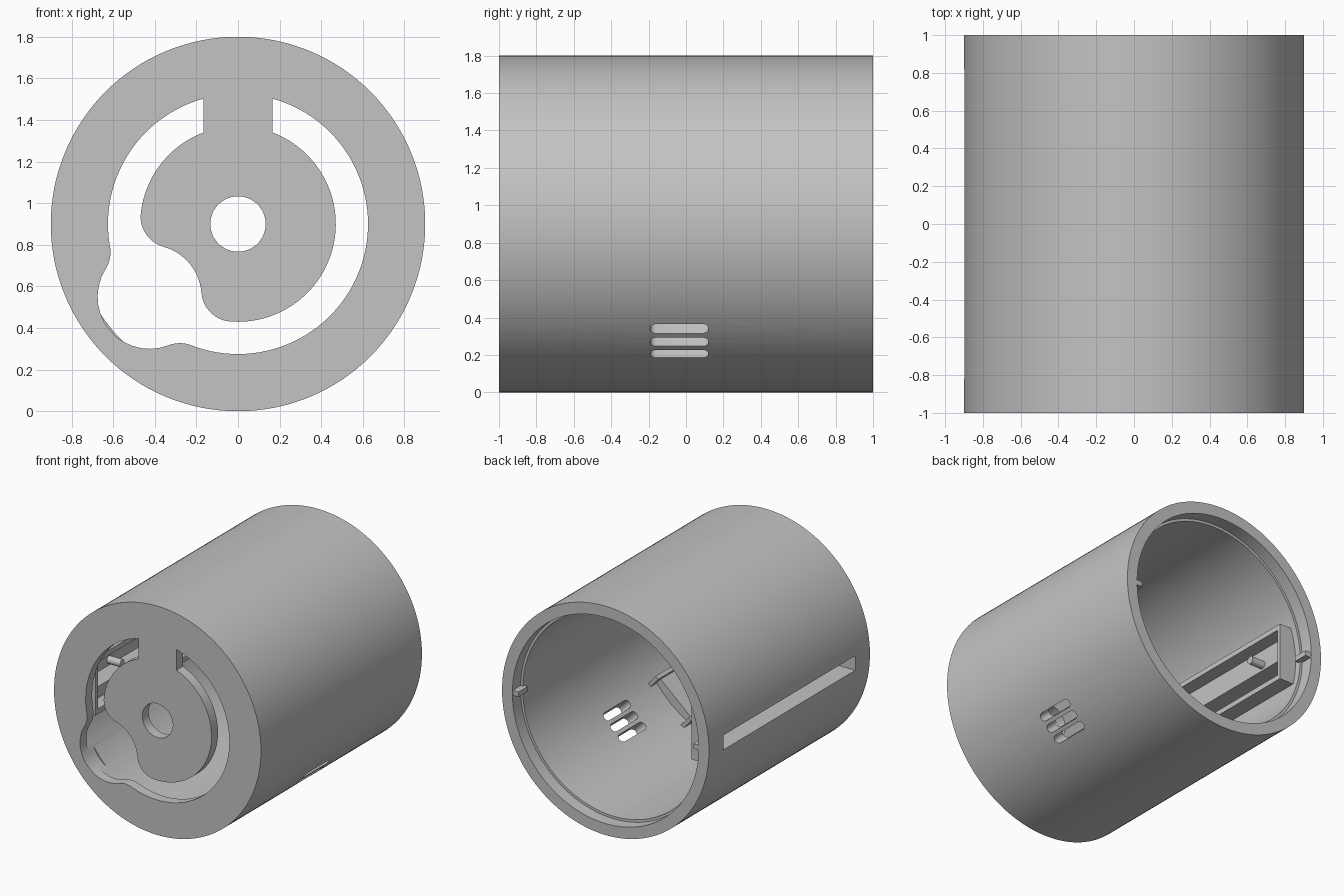
import bpy, bmesh
from math import pi, cos, sin, acos, atan2, hypot, radians
from mathutils import Matrix, Vector

cube = bpy.data.objects.get("Cube")
if cube:
    bpy.data.objects.remove(cube, do_unlink=True)

grey = bpy.data.materials.new("plain_grey")
grey.use_nodes = True
GREY = (0.55, 0.55, 0.55, 1)
grey.diffuse_color = GREY
grey.node_tree.nodes["Principled BSDF"].inputs["Base Color"].default_value = GREY

CENTRE = Vector((0, 0, 0.9))


def frame(u, v, w):
    """Matrix that maps profile axes u, v and depth w to the model."""
    m = Matrix((u, v, w)).transposed().to_4x4()
    m.translation = CENTRE
    return m


def radial(angle):
    """Frame with u along the tube, v around it and w outward."""
    c, s = cos(angle), sin(angle)
    return frame((0, 1, 0), (-s, 0, c), (c, 0, s))


AXIAL = frame((1, 0, 0), (0, 0, 1), (0, 1, 0))


def prism(name, pts, lo, hi, m=AXIAL):
    bm = bmesh.new()
    a, b = ([bm.verts.new(m @ Vector((p[0], p[1], w))) for p in pts] for w in (lo, hi))
    bm.faces.new(a)
    bm.faces.new(b)
    for i in range(len(pts)):
        j = (i + 1) % len(pts)
        bm.faces.new((a[i], a[j], b[j], b[i]))
    bmesh.ops.recalc_face_normals(bm, faces=bm.faces)
    me = bpy.data.meshes.new(name)
    bm.to_mesh(me)
    bm.free()
    me.materials.append(grey)
    ob = bpy.data.objects.new(name, me)
    bpy.context.collection.objects.link(ob)
    return ob


def activate(ob):
    bpy.ops.object.select_all(action='DESELECT')
    ob.select_set(True)
    bpy.context.view_layer.objects.active = ob


def cut(ob, *cutters):
    activate(ob)
    for c in cutters:
        mod = ob.modifiers.new("cut", 'BOOLEAN')
        mod.operation, mod.solver, mod.object = 'DIFFERENCE', 'EXACT', c
        bpy.ops.object.modifier_apply(modifier=mod.name)
        bpy.data.objects.remove(c, do_unlink=True)


def polar(r, a, c=(0, 0)):
    return (c[0] + r * cos(a), c[1] + r * sin(a))


def arc(c, r, a0, a1, n=14):
    return [polar(r, a0 + (a1 - a0) * i / n, c) for i in range(n + 1)]


def heading(p, q):
    return atan2(q[1] - p[1], q[0] - p[0])


def short_arc(c, r, a0, a1):
    sweep = (a1 - a0 + pi) % (2 * pi) - pi
    return arc(c, r, a0, a0 + sweep)


def circle(r, n=128):
    return arc((0, 0), r, 0, 2 * pi, n)[:-1]


def rect(u0, u1, v0, v1):
    return [(u0, v0), (u1, v0), (u1, v1), (u0, v1)]


# Front opening: ring slot broken by a stem, widened by a round lobe
OUT, INN, STEM, LOBE, ROUND = 0.625, 0.47, 0.165, 0.25, 0.15
lobe = (-0.425, -0.35)
dist, base = hypot(*lobe), heading((0, 0), lobe)


def blend(d):
    """Angle either side of the lobe where the rounding circle is centred."""
    e = LOBE + ROUND
    return acos((dist ** 2 + d ** 2 - e ** 2) / (2 * dist * d))


def lobe_edge(d, sign, facing):
    """Rounding, lobe arc and second rounding between two ring arcs."""
    a0, a1 = base + sign * blend(d), base - sign * blend(d)
    p, q = polar(d, a0), polar(d, a1)
    return (short_arc(p, ROUND, a0 + facing, heading(p, lobe))
            + short_arc(lobe, LOBE, heading(lobe, p), heading(lobe, q))[1:-1]
            + short_arc(q, ROUND, heading(q, lobe), a1 + facing))


so, si = acos(STEM / OUT), acos(STEM / INN)
do, di = OUT + ROUND, INN - ROUND
opening = (arc((0, 0), OUT, so, base + blend(do), 60)[:-1]
           + lobe_edge(do, 1, pi)
           + arc((0, 0), OUT, base - blend(do), -pi - so, 30)[1:]
           + arc((0, 0), INN, -pi - si, base - blend(di), 24)[:-1]
           + lobe_edge(di, -1, 0)
           + arc((0, 0), INN, base + blend(di), si, 56)[1:])

# Tube with closed front, open back and stepped rim
body = prism("tube_body", circle(0.9), -1, 1)
cut(body,
    prism("bore", circle(0.79), -0.92, 1.2),
    prism("rim_step", circle(0.81), 0.9, 1.3),
    prism("ring_slot", opening, -1.1, -0.85),
    prism("centre_hole", circle(0.133, 64), -1.1, -0.85))


# Long side slot, in the tube wall and in the holder behind it
def side_slot():
    return prism("side_slot", rect(-0.82, 0.82, -0.06, 0.055), 0.6, 1, radial_side)


radial_side = frame((0, 1, 0), (0, 0, 1), (-1, 0, 0))
cut(body, side_slot())

# Three rounded vents
low = radians(-44.5)
for k in (-1, 0, 1):
    v, r = k * 0.094, 0.032
    pill = arc((0.09, v), r, -pi / 2, pi / 2, 8) + arc((-0.16, v), r, pi / 2, 1.5 * pi, 8)
    cut(body, prism("vent", pill, 0.6, 1, radial(low)))

# Inner holder tray behind the side slot, with two pegs
holder = prism("slot_holder", rect(-0.85, 0.85, -0.19, 0.26), 0.645, 0.8, radial_side)
cut(holder,
    prism("tray", rect(-0.82, 0.82, -0.15, 0.22), 0.5, 0.75, radial_side),
    side_slot())
pegs = [prism("holder_peg", arc((y, 0.1), 0.03, 0, 2 * pi, 20)[:-1], 0.635, 0.78, radial_side)
        for y in (-0.53, 0.53)]

# Flat mount with two rails on the lower inner wall
mount = radial(radians(-49))
prism("lower_mount", rect(-0.95, -0.55, -0.18, 0.18), 0.72, 0.83, mount)
for v in (-0.19, 0.19):
    prism("mount_rail", rect(-0.95, -0.47, v - 0.015, v + 0.015), 0.67, 0.83, mount)

# Rim locating tabs
for side in (-1, 1):
    prism("rim_tab", rect(side * 0.76, side * 0.84, -0.02, 0.02), 0.88, 0.995)

for ob in [body] + pegs:
    activate(ob)
    bpy.ops.object.shade_smooth_by_angle(angle=radians(30))
